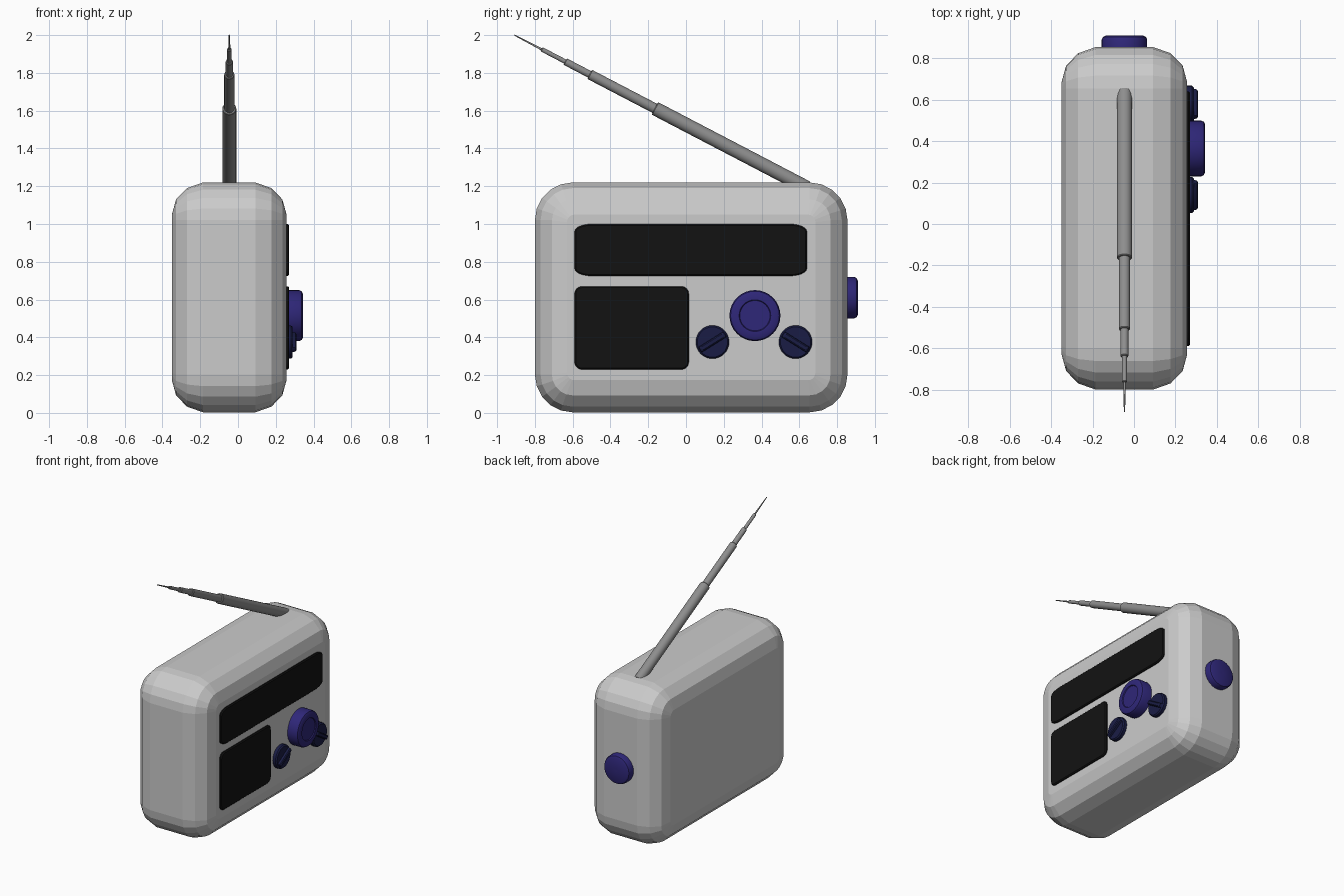
import bpy, bmesh, math
from mathutils import Vector, Matrix

if "Cube" in bpy.data.objects:
    bpy.data.objects.remove(bpy.data.objects["Cube"])


def material(name, rgb):
    m = bpy.data.materials.new(name)
    m.diffuse_color = (*rgb, 1)
    m.use_nodes = True
    m.node_tree.nodes["Principled BSDF"].inputs["Base Color"].default_value = m.diffuse_color
    return m


BLUE = material("knob_blue", (0.028, 0.02, 0.19))
NAVY = material("dial_navy", (0.01, 0.012, 0.06))
BLACK = material("panel_black", (0.006, 0.006, 0.006))
STEEL = material("antenna_grey", (0.27, 0.27, 0.27))


def loft(name, rings, mat=None, smooth=None, matrix=None):
    """Skin a list of equal-length point rings and cap both ends."""
    bm = bmesh.new()
    vs = [[bm.verts.new(p) for p in r] for r in rings]
    n = len(vs[0])
    for a, b in zip(vs, vs[1:]):
        for i in range(n):
            j = (i + 1) % n
            bm.faces.new((a[i], a[j], b[j], b[i]))
    bm.faces.new(vs[0][::-1])
    bm.faces.new(vs[-1])
    if matrix:
        bm.transform(matrix)
    bmesh.ops.recalc_face_normals(bm, faces=bm.faces[:])
    me = bpy.data.meshes.new(name)
    bm.to_mesh(me)
    bm.free()
    ob = bpy.data.objects.new(name, me)
    bpy.context.collection.objects.link(ob)
    if mat:
        me.materials.append(mat)
    if smooth:
        bpy.ops.object.select_all(action='DESELECT')
        ob.select_set(True)
        bpy.context.view_layer.objects.active = ob
        bpy.ops.object.shade_smooth_by_angle(angle=math.radians(smooth))
    return ob


def round_rect(x, y0, y1, z0, z1, ry, rz, seg):
    """Rounded rectangle in the YZ plane at depth x."""
    pts = []
    corners = [(y1 - ry, z1 - rz), (y0 + ry, z1 - rz), (y0 + ry, z0 + rz), (y1 - ry, z0 + rz)]
    for k, (cy, cz) in enumerate(corners):
        for s in range(seg + 1):
            a = math.pi / 2 * (k + s / seg)
            pts.append((x, cy + ry * math.cos(a), cz + rz * math.sin(a)))
    return pts


def lathe(name, profile, origin, axis, mat, sides=32, smooth=30):
    """Turn (height, radius) pairs about an axis."""
    rings = [[(r * math.cos(2 * math.pi * i / sides), r * math.sin(2 * math.pi * i / sides), h)
              for i in range(sides)] for h, r in profile]
    m = Matrix.Translation(origin) @ Vector(axis).to_track_quat('Z', 'Y').to_matrix().to_4x4()
    return loft(name, rings, mat, smooth, m)


# Body: rounded slab, rims stepped in towards both large faces
rim = [(0, 0.17), (0.022, 0.09), (0.08, 0.03), (0.165, 0)]
X0, X1 = -0.35, 0.257
steps = [(X0 + d, i) for d, i in rim] + [(X1 - d, i) for d, i in reversed(rim)]
body = []
for x, i in steps:
    r = max(0.20 - i, 0.04)
    body.append(round_rect(x, -0.80 + i, 0.855 - i, 0.003 + i, 1.22 - i, r, r, 5))
loft("radio_body", body)


# Tuning display and speaker panel
def panel(name, y0, y1, z0, z1, ry, rz):
    rings = [round_rect(x, y0 + e, y1 - e, z0 + e, z1 - e, ry - e, rz - e, 6)
             for x, e in ((0.235, 0), (0.264, 0), (0.271, 0.007))]
    loft(name, rings, BLACK, 30)


panel("tuning_display", -0.59, 0.64, 0.725, 1.0, 0.09, 0.04)
panel("speaker_panel", -0.59, 0.015, 0.23, 0.67, 0.04, 0.04)

# Main knob with recessed centre ring
lathe("main_knob", [(0, 0.135), (0.08, 0.135), (0.093, 0.129), (0.1, 0.115), (0.1, 0.084),
                    (0.094, 0.08), (0.094, 0.01)], (0.244, 0.365, 0.515), (1, 0, 0), BLUE)

# Two small dials, each with a slanted grip bar
for side, y, tilt in (("left", 0.14, 32), ("right", 0.58, -32)):
    lathe(side + "_dial", [(0, 0.088), (0.045, 0.088), (0.054, 0.08), (0.054, 0.01)],
          (0.235, y, 0.375), (1, 0, 0), NAVY)
    bar = [round_rect(x, -w, w, -h, h, 0.006, 0.006, 2)
           for x, w, h in ((0.28, 0.08, 0.018), (0.304, 0.076, 0.015), (0.31, 0.068, 0.009))]
    m = Matrix.Translation((0, y, 0.375)) @ Matrix.Rotation(math.radians(tilt), 4, 'X')
    loft(side + "_dial_grip", bar, NAVY, 30, m)

# Knob on the end of the case
lathe("end_knob", [(0, 0.11), (0.05, 0.11), (0.063, 0.104), (0.07, 0.09), (0.07, 0.01)],
      (-0.046, 0.84, 0.61), (0, 1, 0), BLUE)

# Telescopic antenna: stepped tube from inside the case to the tip
tip = Vector((-0.046, -0.908, 2.0))
base = Vector((-0.046, 0.64, 1.192))
axis = (tip - base).normalized()
length = (tip - base).length
profile = [(0, 0.037)]
for y, r, nxt in ((-0.165, 0.037, 0.027), (-0.51, 0.027, 0.019),
                  (-0.64, 0.019, 0.012), (-0.765, 0.012, 0.006)):
    h = (y - base.y) / axis.y
    profile += [(h - 0.004, r), (h, r - 0.003), (h, nxt)]
profile.append((length, 0.003))
lathe("antenna", profile, base, axis, STEEL, sides=20)
